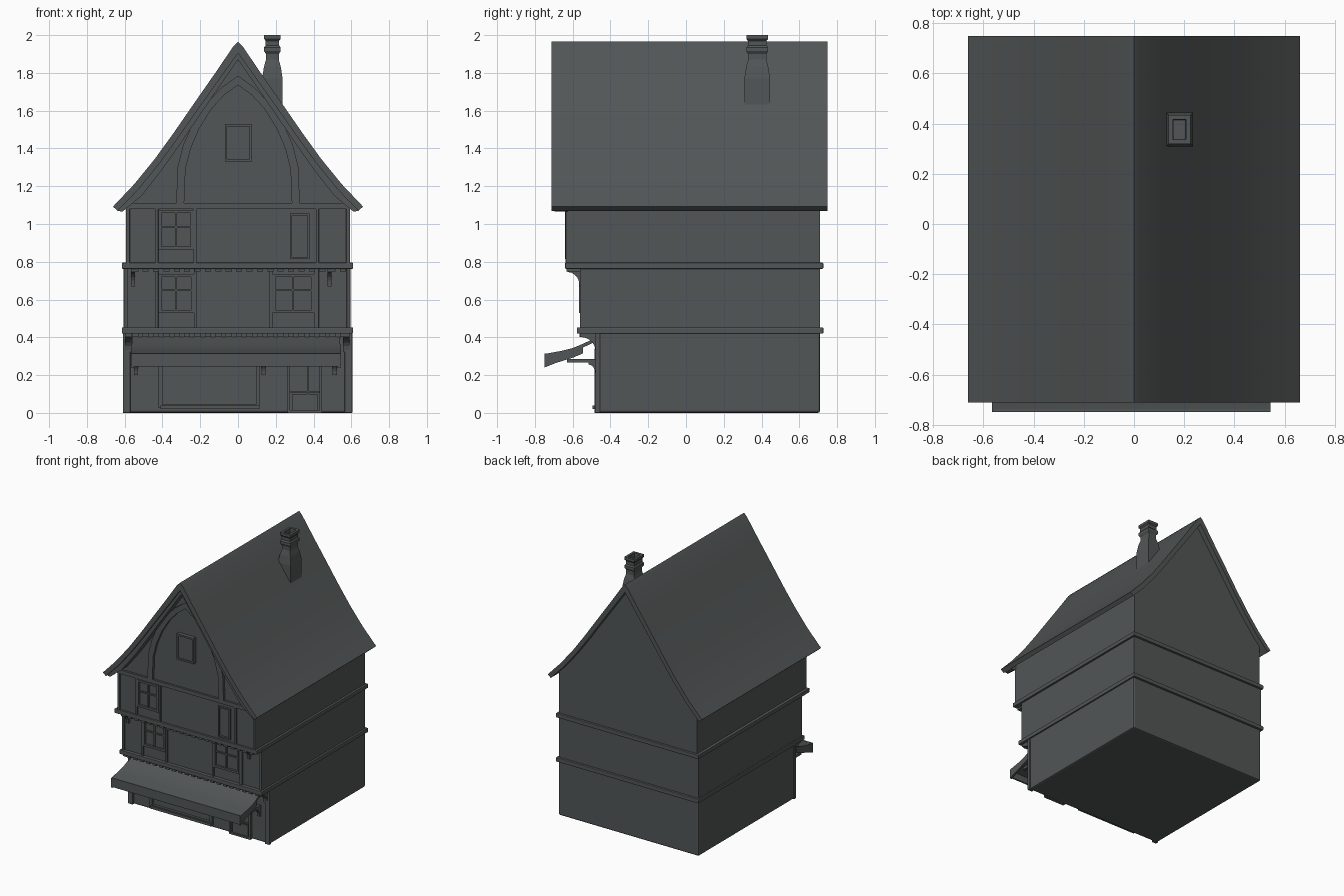
import bpy, bmesh, math

if "Cube" in bpy.data.objects:
    bpy.data.objects.remove(bpy.data.objects["Cube"])

slate = bpy.data.materials.new("dark_slate_grey")
slate.diffuse_color = (0.085, 0.093, 0.093, 1)
slate.use_nodes = True
slate.node_tree.nodes["Principled BSDF"].inputs["Base Color"].default_value = slate.diffuse_color


def finish(bm, name, bevel=0.0, smooth=False):
    bmesh.ops.recalc_face_normals(bm, faces=bm.faces)
    me = bpy.data.meshes.new(name)
    bm.to_mesh(me)
    bm.free()
    me.materials.append(slate)
    ob = bpy.data.objects.new(name, me)
    bpy.context.collection.objects.link(ob)
    if bevel:
        m = ob.modifiers.new("soft_edges", 'BEVEL')
        m.width, m.segments = bevel, 2
    if smooth:
        bpy.ops.object.select_all(action='DESELECT')
        bpy.context.view_layer.objects.active = ob
        ob.select_set(True)
        bpy.ops.object.shade_smooth_by_angle(angle=math.radians(35))
    return ob


def boxes(name, specs, bevel=0.0):
    """One object from boxes given as x0, x1, y0, y1, z0, z1."""
    bm = bmesh.new()
    for x0, x1, y0, y1, z0, z1 in specs:
        r = bmesh.ops.create_cube(bm, size=1)
        for v in r['verts']:
            v.co = (x1 if v.co.x > 0 else x0, y1 if v.co.y > 0 else y0, z1 if v.co.z > 0 else z0)
    return finish(bm, name, bevel)


def prism(name, profile, spans, axis='y', smooth=False):
    """Extrude a closed profile (xz along y, or yz along x) over each span."""
    bm = bmesh.new()
    n = len(profile)
    for a, b in spans:
        rings = []
        for t in (a, b):
            rings.append([bm.verts.new((p, t, q) if axis == 'y' else (t, p, q)) for p, q in profile])
        bm.faces.new(rings[0])
        bm.faces.new(rings[1])
        for i in range(n):
            j = (i + 1) % n
            bm.faces.new((rings[0][i], rings[0][j], rings[1][j], rings[1][i]))
    return finish(bm, name, smooth=smooth)


def mirrored(half):
    """Half outline from the centre outwards -> full outline, left to right."""
    return [(-x, z) for x, z in reversed(half)] + [p for p in half if p[0] > 0]


def band(outer, inner):
    return mirrored(outer) + list(reversed(mirrored(inner)))


def frame(name, x0, x1, z0, z1, y, vert=(), horiz=(), w=0.016, d=0.016):
    """Window frame standing proud of the wall at y, with mullions."""
    s = [(x0, x0 + w, y - d, y + .01, z0, z1), (x1 - w, x1, y - d, y + .01, z0, z1),
         (x0 + w, x1 - w, y - d, y + .01, z1 - w, z1), (x0 + w, x1 - w, y - d, y + .01, z0, z0 + w)]
    s += [(v - .005, v + .005, y - d * .6, y + .01, z0 + w, z1 - w) for v in vert]
    s += [(x0 + w, x1 - w, y - d * .6, y + .01, h - .005, h + .005) for h in horiz]
    return boxes(name, s)


G, F, S, BACK = -0.465, -0.55, -0.625, 0.71     # front planes of the storeys

# storeys, each jettied out over the one below
boxes("ground_floor", [(-.605, .6, G, BACK, 0, .43)], bevel=.012)
boxes("first_floor", [(-.605, .595, F, BACK, .43, .78)])
boxes("second_floor", [(-.593, .593, S, BACK, .78, 1.11)])
prism("gable_wall", mirrored([(0, 1.93), (.22, 1.62), (.43, 1.325), (.593, 1.13), (.593, 1.09)]), [(S, BACK)])

# floor bands round the house
boxes("lower_band", [(-.615, .61, -.577, .727, .42, .452)], bevel=.004)
boxes("upper_band", [(-.615, .61, -.64, .727, .763, .795)], bevel=.004)

# joist ends under the jetties
teeth = []
for i in range(21):
    x = -.56 + i * .055
    teeth.append((x, x + .032, -.565, G + .01, .402, .425))
    teeth.append((x, x + .032, -.632, F + .01, .748, .77))
boxes("joist_ends", teeth)

# roof slab with swept eaves
outer = [(0, 1.965), (.025, 1.94), (.12, 1.8), (.235, 1.635), (.34, 1.483), (.44, 1.345), (.55, 1.21), (.662, 1.092)]
inner = [(0, 1.905), (.11, 1.75), (.22, 1.595), (.32, 1.452), (.42, 1.315), (.53, 1.18), (.637, 1.07)]
prism("roof", band(outer, inner), [(-.712, .75)], smooth=True)
barge_in = [(x * .97, z - .035) for x, z in inner[:-1]] + [(.612, 1.065)]
prism("front_bargeboard", band(inner, barge_in), [(-.695, S)], smooth=True)

# chimney: stacked rings, hollow top
bm = bmesh.new()
rings = []
for z, a in [(1.5, .054), (1.77, .054), (1.83, .045), (1.87, .034), (1.9, .034), (1.915, .044), (1.935, .044),
             (1.945, .036), (1.97, .036), (1.98, .044), (2.0, .044), (2.0, .026), (1.93, .024)]:
    b = a + .014
    rings.append([bm.verts.new((.182 + sx * a, .377 + sy * b, z))
                  for sx, sy in ((-1, -1), (1, -1), (1, 1), (-1, 1))])
for lo, hi in zip(rings, rings[1:]):
    for i in range(4):
        bm.faces.new((lo[i], lo[(i + 1) % 4], hi[(i + 1) % 4], hi[i]))
bm.faces.new(rings[0])
bm.faces.new(rings[-1])
finish(bm, "chimney")

# pointed arch brace on the gable
arch_out = [(0, 1.785), (.09, 1.72), (.17, 1.635), (.24, 1.53), (.29, 1.42), (.32, 1.3), (.327, 1.11)]
arch_in = [(0, 1.735), (.07, 1.685), (.14, 1.61), (.205, 1.505), (.25, 1.4), (.278, 1.29), (.285, 1.11)]
prism("gable_arch", band(arch_out, arch_in), [(S - .02, S + .01)], smooth=True)
boxes("gable_beam", [(-.593, .593, S - .016, S + .01, 1.08, 1.11)])
frame("gable_window_frame", -.07, .075, 1.33, 1.53, S, w=.013, d=.03)
boxes("gable_window_shutter", [(-.06, .065, S - .022, S + .01, 1.34, 1.52)])

# timber posts on the facade
posts = []
for x, w in ((-.583, .02), (-.43, .016), (-.228, .016), (.42, .016), (.583, .02)):
    posts.append((x - w / 2, x + w / 2, S - .012, S + .01, .79, 1.09))
for x, w in ((-.595, .02), (-.43, .016), (-.225, .016), (.175, .016), (.415, .026), (.585, .02)):
    posts.append((x - w / 2, x + w / 2, F - .012, F + .01, .445, .77))
for x in (-.59, .585):
    posts.append((x - .02, x + .02, G - .014, G + .01, 0, .42))
boxes("timber_posts", posts, bevel=.003)

# upper windows and shutter
frame("second_floor_window", -.422, -.236, .865, 1.075, S, (-.329,), (.985,))
frame("first_floor_left_window", -.422, -.233, .53, .735, F, (-.328,), (.65,))
frame("first_floor_right_window", .183, .402, .53, .735, F, (.29,), (.65,))
frame("second_floor_shutter", .275, .378, .815, 1.055, S, w=.01)

# shop window and door
frame("shop_window", -.42, .115, .025, .33, G, w=.02, d=.02)
boxes("shop_sill", [(-.41, .115, G - .03, G + .01, .02, .04)])
frame("door_frame", .262, .445, 0, .34, G, (.372,), (.112,), w=.014, d=.02)
boxes("door_lower_panel", [(.285, .42, G - .01, G + .01, .015, .1)])

# curved corbels under the jetties
def corbel(name, y_out, y_wall, top, drop, xs, w):
    pts = [(y_wall + .01, top), (y_out, top), (y_out, top - drop * .2)]
    for i in range(1, 6):
        a = i / 5 * math.pi / 2
        pts.append((y_out + (y_wall - .015 - y_out) * math.sin(a), top - drop * (.2 + .7 * (1 - math.cos(a)))))
    pts += [(y_wall - .015, top - drop), (y_wall + .01, top - drop)]
    prism(name, pts, [(x - w / 2, x + w / 2) for x in xs], axis='x')

corbel("upper_corbels", -.628, F, .765, .095, (-.555, .485), .022)
corbel("lower_corbels", -.56, G, .422, .1, (-.58, .572), .034)

# awning: curved sheet, side skirts, front valance and brackets
top_line = [(-.47, .402), (-.505, .385), (-.545, .366), (-.6, .343), (-.66, .328), (-.75, .312)]
sheet = top_line + [(y + .004, z - .018) for y, z in reversed(top_line)]
prism("awning_sheet", sheet, [(-.56, .54)], axis='x', smooth=True)
skirt = top_line[2:] + [(-.75, .24), (-.69, .264), (-.6, .292), (-.545, .315)]
prism("awning_side_skirts", skirt, [(-.566, -.55), (.528, .544)], axis='x')
boxes("awning_valance", [(-.56, .54, -.75, -.738, .245, .315)])
arms = (-.54, .135, .512)
boxes("awning_arms", [(x - .011, x + .011, -.63, G + .01, .266, .286) for x in arms])
corbel("awning_brackets", -.515, G, .27, .07, arms, .022)
